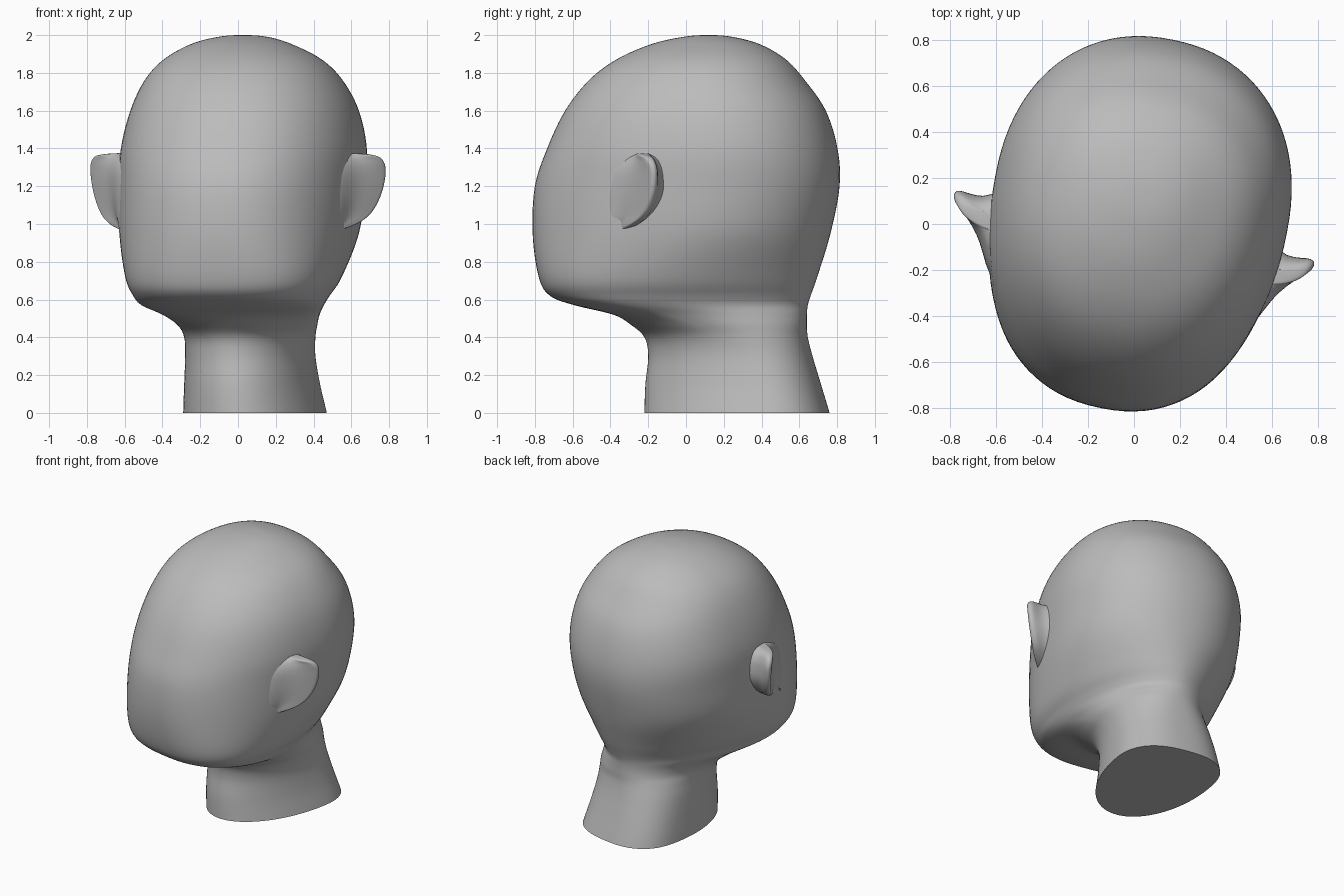
import bpy, bmesh, math
from mathutils import Matrix, Vector

cube = bpy.data.objects.get("Cube")
if cube:
    bpy.data.objects.remove(cube)

YAW = Matrix.Rotation(-math.radians(11), 3, "Z")   # the head is turned slightly
SIDES = 96

clay = bpy.data.materials.new("clay grey")
clay.use_nodes = True
clay.diffuse_color = (0.5, 0.5, 0.5, 1)
bsdf = clay.node_tree.nodes["Principled BSDF"]
bsdf.inputs["Base Color"].default_value = clay.diffuse_color
bsdf.inputs["Roughness"].default_value = 0.7


def spline(rows, steps):
    """Catmull-Rom through the rows, leaving out the first and last guide row."""
    rows = [Vector(r) for r in rows]
    out = []
    for a, b, c, d in zip(rows, rows[1:], rows[2:], rows[3:]):
        for i in range(steps):
            t = i / steps
            out.append(b + (c - a) * t / 2 + (a * 2 - b * 5 + c * 4 - d) * t * t / 2
                       + (b * 3 - a - c * 3 + d) * t ** 3 / 2)
    out.append(rows[-2])
    return out


def loft(name, rings):
    """Skin a stack of rings, close both ends and shade smooth."""
    bm = bmesh.new()
    stack = [[bm.verts.new(p) for p in ring] for ring in rings]
    for low, high in zip(stack, stack[1:]):
        for i in range(len(low)):
            j = (i + 1) % len(low)
            bm.faces.new((low[i], low[j], high[j], high[i]))
    bm.faces.new(reversed(stack[0]))
    bm.faces.new(stack[-1])
    bmesh.ops.recalc_face_normals(bm, faces=bm.faces)
    mesh = bpy.data.meshes.new(name)
    bm.to_mesh(mesh)
    bm.free()
    mesh.materials.append(clay)
    obj = bpy.data.objects.new(name, mesh)
    bpy.context.collection.objects.link(obj)
    bpy.ops.object.select_all(action="DESELECT")
    obj.select_set(True)
    bpy.context.view_layer.objects.active = obj
    bpy.ops.object.shade_smooth_by_angle(angle=math.radians(50))


def power(x, n):
    return math.copysign(abs(x) ** (2 / n), x)


def fit(values, low, high):
    a, b = min(values), max(values)
    return [low + (v - a) * (high - low) / (b - a) for v in values]


def head_ring(row):
    """Turned egg-shaped section, fitted to its left, right, front and back limits."""
    z, left, right, front, back, widest, boxy = row
    pts = []
    for i in range(SIDES):
        t = math.tau * i / SIDES
        c, s = math.cos(t), math.sin(t)
        # sections that are widest far back are also squarer there
        n, reach = (boxy, widest - front) if s < 0 else (2.1 + widest, back - widest)
        pts.append(YAW @ Vector(((right - left) / 2 * power(c, n),
                                 widest + reach * power(s, n), 0)))
    xs = fit([p.x for p in pts], left, right)
    ys = fit([p.y for p in pts], front, back)
    return [(x, y, z) for x, y in zip(xs, ys)]


# Head and neck: height, left, right, front, back, widest point, front boxiness
sections = [
    (-.15, -.29, .5, -.22, .8, .42, 2),
    (0, -.29, .47, -.22, .76, .42, 2),
    (.15, -.285, .435, -.215, .715, .39, 2),
    (.3, -.28, .41, -.2, .67, .33, 2),
    (.4, -.285, .41, -.22, .645, .25, 2),
    (.465, -.32, .42, -.29, .64, .13, 2.1),
    (.52, -.4, .432, -.385, .64, -.02, 2.2),
    (.57, -.51, .455, -.59, .645, -.17, 2.4),
    (.62, -.555, .485, -.72, .66, -.2, 2.5),
    (.72, -.597, .55, -.78, .695, -.15, 2.5),
    (.95, -.628, .64, -.812, .765, .02, 2.3),
    (1.2, -.63, .675, -.8, .813, .08, 2.2),
    (1.4, -.62, .682, -.735, .802, .1, 2.2),
    (1.6, -.57, .64, -.64, .74, .1, 2.2),
    (1.76, -.495, .555, -.515, .63, .1, 2.2),
    (1.87, -.395, .445, -.37, .53, .1, 2.2),
    (1.95, -.255, .29, -.19, .395, .11, 2.1),
    (1.99, -.11, .16, -.02, .25, .11, 2),
    (2, .02, .03, .115, .125, .115, 2),
    (1.99, .16, -.11, .25, -.02, .11, 2),
]
loft("head_and_neck", [head_ring(r) for r in spline(sections, 6)])


# Ears: height, rim reach outward, rim position, front root, back root
ear_rows = [
    (.93, .5, -.3, -.38, -.25),
    (.955, .56, -.26, -.38, -.2),
    (1, .665, -.15, -.38, -.12),
    (1.06, .73, -.075, -.38, -.05),
    (1.16, .775, -.03, -.38, 0),
    (1.27, .795, -.018, -.36, 0),
    (1.335, .785, -.035, -.31, -.02),
    (1.365, .74, -.07, -.25, -.05),
    (1.375, .62, -.1, -.2, -.08),
    (1.37, .5, -.1, -.18, -.08),
]


def ear_ring(row, side):
    """Wedge section: long front flap, rounded rim, short back."""
    z, reach, rim, root, back = row
    inner = .5
    outline = [(inner, root), (inner + .085, root + .06),
               (inner + (reach - inner) * .58, root + (rim - root) * .56),
               (reach - .025, rim - .045), (reach, rim - .01),
               (reach - .02, rim + .015),
               (inner + (reach - inner) * .6, back - .01), (inner, back + .03)]
    closed = [outline[-1]] + outline + outline[:2]
    ring = []
    for u, v in spline(closed, 4)[:-1]:
        p = YAW @ Vector((side * u + .005, v, 0))
        ring.append((p.x, p.y, z))
    return ring


for side, name in ((1, "left_ear"), (-1, "right_ear")):
    loft(name, [ear_ring(r, side) for r in spline(ear_rows, 5)])
